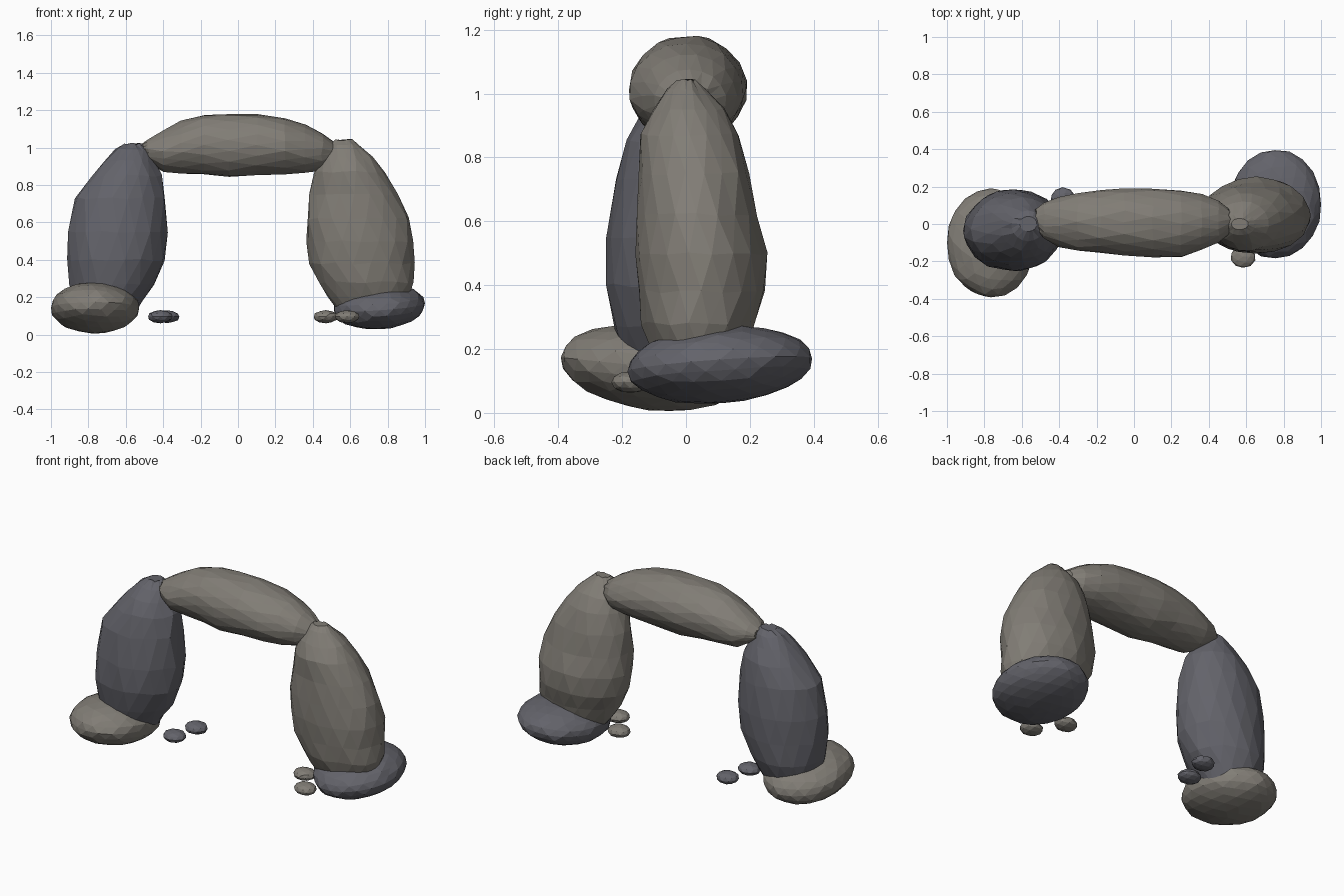
import bpy, bmesh, math, random
from mathutils import Matrix, Euler

random.seed(4)


def material(name, rgb):
    m = bpy.data.materials.new(name)
    m.diffuse_color = (*rgb, 1)
    return m


WARM = material("warm_stone", (0.22, 0.205, 0.18))
DARK = material("dark_stone", (0.125, 0.125, 0.145))


def finish(name, bm, mat):
    bmesh.ops.recalc_face_normals(bm, faces=bm.faces)
    me = bpy.data.meshes.new(name)
    bm.to_mesh(me)
    bm.free()
    me.materials.append(mat)
    ob = bpy.data.objects.new(name, me)
    bpy.context.collection.objects.link(ob)
    return ob


def lofted_stone(name, sections, mat, order, segs=18, rough=0.025):
    """Sections are (t, a0, a1, b0, b1); order maps (t, a, b) to x, y, z."""
    bm = bmesh.new()
    rings = []
    for k, (t, a0, a1, b0, b1) in enumerate(sections):
        ring = []
        for i in range(segs):
            ang = 2 * math.pi * (i + 0.5 * (k % 2)) / segs
            r = 1.01 + random.uniform(-rough, rough)
            p = (t + random.uniform(-0.006, 0.006),
                 (a0 + a1) / 2 + (a1 - a0) / 2 * r * math.cos(ang),
                 (b0 + b1) / 2 + (b1 - b0) / 2 * r * math.sin(ang))
            ring.append(bm.verts.new([p[j] for j in order]))
        rings.append(ring)
    # zigzag triangles between the staggered rings
    for k in range(len(rings) - 1):
        lo, hi = rings[k], rings[k + 1]
        for i in range(segs):
            j = (i + 1) % segs
            if k % 2 == 0:
                bm.faces.new((lo[i], lo[j], hi[i]))
                bm.faces.new((lo[j], hi[j], hi[i]))
            else:
                bm.faces.new((lo[i], lo[j], hi[j]))
                bm.faces.new((lo[i], hi[j], hi[i]))
    bm.faces.new(rings[0])
    bm.faces.new(rings[-1])
    return finish(name, bm, mat)


def round_stone(name, centre, radii, mat, tilt=(0, 0, 0), subdiv=3, rough=0.02):
    bm = bmesh.new()
    bmesh.ops.create_icosphere(bm, subdivisions=subdiv, radius=1)
    for v in bm.verts:
        v.co *= 1.01 + random.uniform(-rough, rough)
    rot = Euler([math.radians(a) for a in tilt]).to_matrix().to_4x4()
    bm.transform(Matrix.Translation(centre) @ rot @ Matrix.Diagonal((*radii, 1)))
    return finish(name, bm, mat)


# Upright stones: z, x range, y range
UPRIGHT = (1, 2, 0)
lofted_stone("left_pillar", [
    (0.03, -0.72, -0.66, -0.04, 0.02),
    (0.10, -0.83, -0.56, -0.15, 0.10),
    (0.18, -0.875, -0.51, -0.20, 0.14),
    (0.27, -0.90, -0.45, -0.225, 0.17),
    (0.40, -0.905, -0.395, -0.25, 0.18),
    (0.55, -0.905, -0.38, -0.245, 0.18),
    (0.73, -0.87, -0.39, -0.22, 0.165),
    (0.85, -0.78, -0.41, -0.185, 0.14),
    (0.93, -0.71, -0.45, -0.14, 0.10),
    (0.99, -0.655, -0.475, -0.09, 0.07),
    (1.02, -0.61, -0.52, -0.04, 0.04)], DARK, UPRIGHT)
lofted_stone("right_pillar", [
    (0.08, 0.60, 0.75, 0.0, 0.12),
    (0.14, 0.53, 0.85, -0.07, 0.16),
    (0.20, 0.48, 0.91, -0.11, 0.19),
    (0.28, 0.43, 0.935, -0.135, 0.215),
    (0.38, 0.385, 0.94, -0.15, 0.245),
    (0.50, 0.37, 0.94, -0.16, 0.25),
    (0.62, 0.37, 0.91, -0.155, 0.22),
    (0.75, 0.385, 0.86, -0.145, 0.20),
    (0.87, 0.41, 0.785, -0.14, 0.165),
    (0.95, 0.44, 0.72, -0.105, 0.12),
    (1.01, 0.49, 0.65, -0.06, 0.06),
    (1.04, 0.52, 0.61, -0.03, 0.03)], WARM, UPRIGHT)

# Lintel bridging the pillars: x, y range, z range
lofted_stone("lintel", [
    (-0.525, -0.02, 0.08, 0.955, 1.01),
    (-0.48, -0.075, 0.115, 0.92, 1.045),
    (-0.40, -0.12, 0.145, 0.87, 1.09),
    (-0.30, -0.14, 0.165, 0.862, 1.14),
    (-0.18, -0.155, 0.178, 0.858, 1.172),
    (-0.05, -0.17, 0.188, 0.842, 1.18),
    (0.10, -0.175, 0.185, 0.85, 1.178),
    (0.25, -0.175, 0.178, 0.86, 1.157),
    (0.36, -0.14, 0.155, 0.865, 1.12),
    (0.45, -0.10, 0.125, 0.88, 1.075),
    (0.51, -0.05, 0.08, 0.93, 1.03)], WARM, (0, 1, 2))

# Flat boulders under the pillars
round_stone("left_base", (-0.765, -0.10, 0.143), (0.235, 0.29, 0.133), WARM, (-6, 0, 0))
round_stone("right_base", (0.755, 0.106, 0.15), (0.245, 0.288, 0.12), DARK, (4, -4, 0))

# Loose pebbles inside the arch
for n, (x, y, mat) in enumerate([(-0.415, -0.025, DARK), (-0.38, 0.135, DARK),
                                 (0.47, -0.02, WARM), (0.583, -0.175, WARM)]):
    round_stone(f"pebble_{n + 1}", (x, y, 0.096), (0.067, 0.06, 0.034), mat,
                subdiv=2, rough=0.04)
